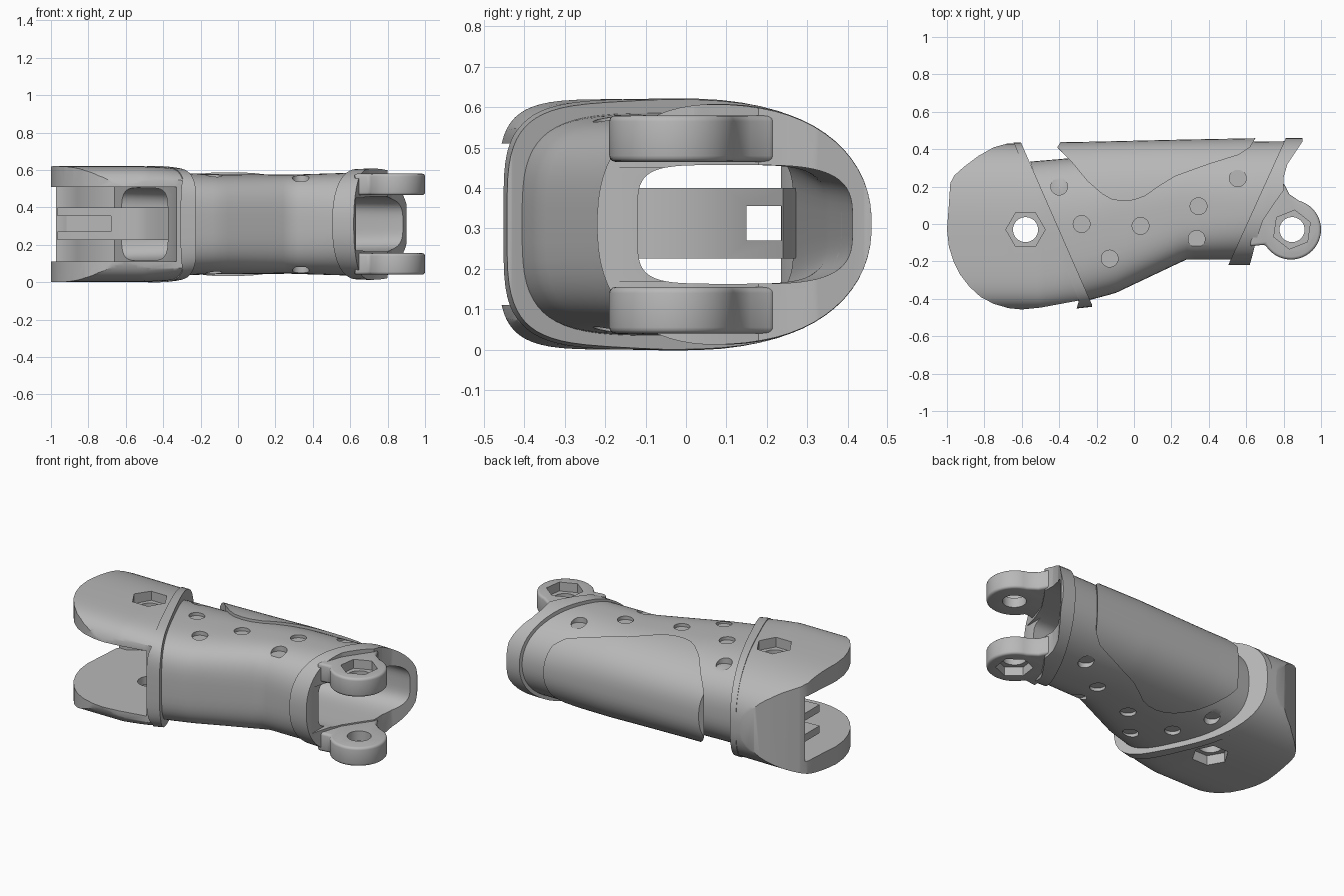
import bpy, bmesh, math
from mathutils import Vector

cube = bpy.data.objects.get("Cube")
if cube:
    bpy.data.objects.remove(cube)

MID = 0.31  # height of the symmetry plane

grey = bpy.data.materials.new("plain_grey")
grey.use_nodes = True
COLOUR = (0.48, 0.48, 0.48, 1)
grey.diffuse_color = COLOUR
grey.node_tree.nodes["Principled BSDF"].inputs["Base Color"].default_value = COLOUR


def make(name, bm):
    bmesh.ops.recalc_face_normals(bm, faces=bm.faces)
    mesh = bpy.data.meshes.new(name)
    bm.to_mesh(mesh)
    bm.free()
    mesh.materials.append(grey)
    ob = bpy.data.objects.new(name, mesh)
    bpy.context.collection.objects.link(ob)
    return ob


def section(table, x):
    """Interpolated (y low, y crest, y high, half height, two squareness values) at x."""
    for a, b in zip(table, table[1:]):
        if x <= b[0]:
            break
    t = min(1, max(0, (x - a[0]) / (b[0] - a[0])))
    return [p + (q - p) * t for p, q in zip(a[1:], b[1:])]


def loft(name, table, grow=0.0, steps=40, sides=64):
    """Rounded tube lofted along x, with its own curve on the front and back side."""
    bm = bmesh.new()
    x0, x1 = table[0][0], table[-1][0]
    rings = []
    for i in range(steps + 1):
        x = x0 + (x1 - x0) * i / steps
        lo, crest, hi, half, p_front, p_back = section(table, x)
        ring = []
        for k in range(sides):
            ang = math.tau * (k + 0.5) / sides
            c, s = math.cos(ang), math.sin(ang)
            power, reach = (p_back, hi - crest) if c > 0 else (p_front, crest - lo)
            u = math.copysign(abs(c) ** (2 / power), c)
            v = math.copysign(abs(s) ** (2 / power), s)
            ring.append(bm.verts.new((x, crest + u * (reach + grow), MID + v * (half + grow))))
        rings.append(ring)
    for a, b in zip(rings, rings[1:]):
        for k in range(sides):
            m = (k + 1) % sides
            bm.faces.new((a[k], a[m], b[m], b[k]))
    bm.faces.new(rings[0])
    bm.faces.new(rings[-1])
    return make(name, bm)


def prism(name, outline, z0=-0.2, z1=0.82):
    """Plan outline extruded upward."""
    bm = bmesh.new()
    face = bm.faces.new([bm.verts.new((x, y, z0)) for x, y in outline])
    new = bmesh.ops.extrude_face_region(bm, geom=[face])["geom"]
    verts = [g for g in new if isinstance(g, bmesh.types.BMVert)]
    bmesh.ops.translate(bm, vec=Vector((0, 0, z1 - z0)), verts=verts)
    return make(name, bm)


def disc(x, y, r, z0, z1, sides=32, turn=0.0):
    pts = [(x + r * math.cos(math.tau * k / sides + turn),
            y + r * math.sin(math.tau * k / sides + turn)) for k in range(sides)]
    return prism("cutter", pts, z0, z1)


def apply_mod(ob, mod):
    bpy.context.view_layer.objects.active = ob
    bpy.ops.object.modifier_apply(modifier=mod.name)


def combine(ob, cutter, operation="DIFFERENCE"):
    mod = ob.modifiers.new("cut", "BOOLEAN")
    mod.operation, mod.solver, mod.object = operation, "EXACT", cutter
    apply_mod(ob, mod)
    bpy.data.objects.remove(cutter)


def smooth(ob):
    bpy.ops.object.select_all(action="DESELECT")
    ob.select_set(True)
    bpy.context.view_layer.objects.active = ob
    bpy.ops.object.shade_smooth_by_angle(angle=math.radians(35))


def bolt_seat(ob, x, y, turn, floor):
    """Round pin hole with a hexagonal pocket on each outer side."""
    combine(ob, disc(x, y, 0.067, -0.2, 0.82))
    combine(ob, disc(x, y, 0.105, MID + floor, 0.82, 6, turn))
    combine(ob, disc(x, y, 0.105, -0.2, MID - floor, 6, turn))


# Lofts: x, y low, y crest, y high, half height, front and back squareness
BODY = [(-0.72, -0.49, -0.1, 0.32, 0.285, 3.5, 2.6), (-0.25, -0.41, -0.05, 0.36, 0.272, 3.5, 2.5),
        (-0.1, -0.37, 0, 0.385, 0.267, 3.5, 2.5), (0.28, -0.19, 0.08, 0.42, 0.265, 3.2, 2.4),
        (0.6, -0.19, 0.08, 0.44, 0.275, 2.7, 2.2), (0.95, -0.19, 0.08, 0.445, 0.275, 2.5, 2.2)]
PANEL = [(-0.6, -0.45, -0.05, 0.435, 0.285, 3, 2.6), (-0.25, -0.4, -0.02, 0.44, 0.284, 3, 2.5),
         (0.28, -0.2, 0.08, 0.452, 0.277, 3, 2.4), (0.7, -0.2, 0.08, 0.46, 0.283, 2.7, 2.2)]
SHROUD = [(-1.02, -0.465, -0.1, 0.435, 0.31, 5, 2.7), (-0.5, -0.465, -0.1, 0.43, 0.31, 5, 2.7),
          (-0.38, -0.455, -0.1, 0.42, 0.304, 4.5, 2.7), (-0.15, -0.43, -0.1, 0.4, 0.275, 4, 2.7)]
CUFF = [(0.4, -0.22, 0.08, 0.455, 0.285, 2.4, 2.2), (0.7, -0.22, 0.08, 0.46, 0.298, 2.4, 2.2),
        (0.95, -0.22, 0.08, 0.46, 0.292, 2.4, 2.2)]
BORE = [(-0.8, -0.33, -0.04, 0.25, 0.2, 5, 5), (-0.25, -0.3, 0, 0.3, 0.19, 5, 4),
        (0.28, -0.12, 0.11, 0.35, 0.147, 5, 4), (0.8, -0.12, 0.14, 0.41, 0.147, 5, 3.5),
        (1.1, -0.12, 0.14, 0.42, 0.147, 5, 3.5)]


def shell(name, table, outline, grow=0.0):
    """Loft trimmed to a plan outline and bored hollow."""
    ob = loft(name, table, grow)
    combine(ob, prism("trim", outline), "INTERSECT")
    combine(ob, loft("bore", BORE))
    return ob


# Main tube with shallow round dimples on both faces
body = shell("main_tube", BODY, [(-0.65, 0.6), (0.89, 0.6), (0.52, -0.3), (-0.26, -0.5)])
for x, y in [(-0.4, 0.2), (-0.28, 0), (-0.13, -0.185), (0.035, -0.01),
             (0.345, 0.095), (0.335, -0.08), (0.555, 0.245)]:
    lo, crest, hi, half, p_front, p_back = section(BODY, x)
    power, reach = (p_back, hi - crest) if y > crest else (p_front, crest - lo)
    t = abs(y - crest) / reach
    depth = half * (1 - t ** power) ** (1 / power) - 0.02
    combine(body, disc(x, y, 0.045, MID + depth, 0.82))
    combine(body, disc(x, y, 0.045, -0.2, MID - depth))
smooth(body)

# Raised back panel with a curved lower border
smooth(shell("back_panel", PANEL, [
    (-0.385, 0.6), (-0.385, 0.45), (-0.41, 0.41), (-0.34, 0.34), (-0.25, 0.23),
    (-0.17, 0.16), (-0.12, 0.132), (-0.06, 0.122), (0, 0.128), (0.06, 0.15),
    (0.13, 0.2), (0.22, 0.255), (0.4, 0.32), (0.56, 0.37), (0.62, 0.41),
    (0.65, 0.46), (0.65, 0.6)]))

# Knuckle shroud: two cheeks joined by a back wall
shroud = shell("knuckle_shroud", SHROUD, [
    (-0.62, 0.45), (-0.66, 0.435), (-0.75, 0.41), (-0.83, 0.365), (-0.91, 0.305),
    (-0.96, 0.26), (-0.982, 0.22), (-0.99, 0.1), (-1, -0.03), (-0.99, -0.12),
    (-0.965, -0.2), (-0.93, -0.27), (-0.88, -0.335), (-0.82, -0.39), (-0.75, -0.427),
    (-0.67, -0.45), (-0.6, -0.457), (-0.5, -0.447), (-0.3, -0.41), (-0.25, -0.43)])
combine(shroud, prism("cavity", [
    (-0.66, 0.35), (-0.74, 0.34), (-0.86, 0.275), (-0.92, 0.235), (-1.2, 0.235),
    (-1.2, -0.7), (-0.33, -0.7), (-0.33, -0.41)], 0.11, 0.51))
bolt_seat(shroud, -0.58, -0.03, 0, 0.25)
smooth(shroud)

# Slanted collar rim
smooth(shell("collar_rim", SHROUD, [
    (-0.67, 0.5), (-0.615, 0.46), (-0.225, -0.43), (-0.22, -0.5), (-0.32, -0.5),
    (-0.295, -0.41)], 0.005))

# Slotted tendon guide inside the shroud
guide = prism("tendon_guide", [
    (-0.92, 0.26), (-0.965, 0.225), (-0.965, 0.08), (-0.68, 0.1), (-0.55, 0.09),
    (-0.47, 0.04), (-0.42, -0.04), (-0.36, -0.12), (-0.34, -0.06), (-0.38, 0.1),
    (-0.46, 0.24), (-0.57, 0.28), (-0.74, 0.36), (-0.86, 0.3)], 0.225, 0.4)
combine(guide, prism("slot", [(-1.2, 0.15), (0, 0.15), (0, 0.237), (-1.2, 0.237)], 0.27, 0.355))
combine(guide, prism("slot", [(-1.2, 0), (-0.68, 0), (-0.68, 0.22), (-1.2, 0.22)], 0.27, 0.355))
smooth(guide)

# End cuff, open at the front
cuff = shell("end_cuff", CUFF, [
    (0.83, 0.5), (0.9, 0.5), (0.9, 0.44), (0.86, 0.38), (0.82, 0.32), (0.8, 0.25),
    (0.8, 0.18), (0.75, 0.11), (0.69, 0.02), (0.65, -0.1), (0.63, -0.18),
    (0.61, -0.25), (0.49, -0.25)])
combine(cuff, prism("mouth", [(0.63, 0.1), (0.63, -0.4), (1.2, -0.4), (1.2, 0.1)], 0.17, 0.45))
smooth(cuff)

# Pair of hinge lugs
arc = [math.radians(-150 + 225 * k / 30) for k in range(31)]
lug_outline = [(0.84 + 0.16 * math.cos(a), -0.03 + 0.16 * math.sin(a)) for a in arc]
lug_outline += [(0.83, 0.16), (0.8, 0.22), (0.72, 0.22), (0.65, 0.1), (0.62, -0.12)]
for name, z0, z1 in [("upper_hinge_lug", 0.465, 0.58), ("lower_hinge_lug", 0.04, 0.155)]:
    lug = prism(name, lug_outline, z0, z1)
    mod = lug.modifiers.new("round", "BEVEL")
    mod.width, mod.segments, mod.limit_method = 0.015, 3, "ANGLE"
    mod.angle_limit = math.radians(60)
    apply_mod(lug, mod)
    bolt_seat(lug, 0.845, -0.03, math.radians(22), 0.215)
    smooth(lug)
